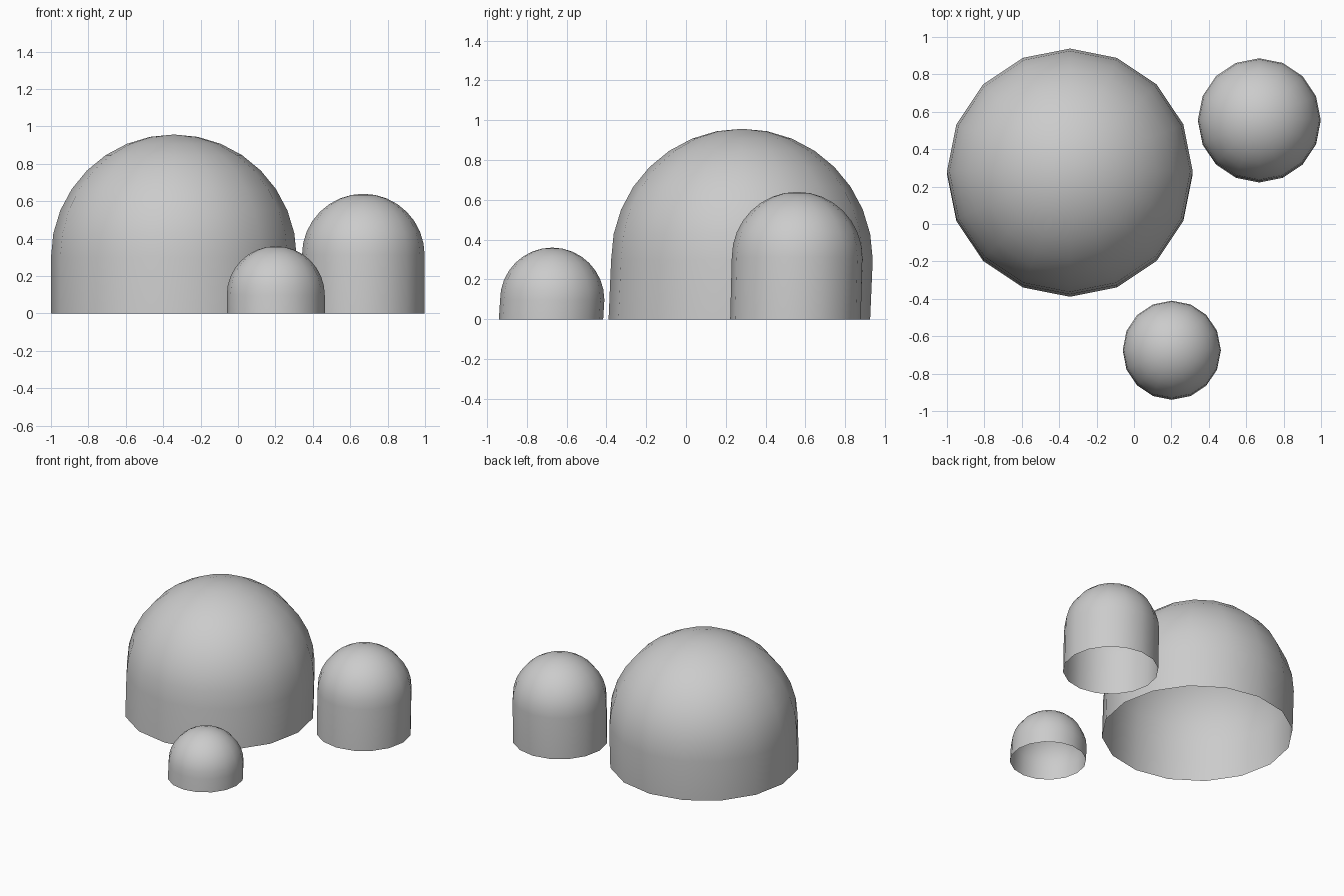
import bpy, bmesh, math

if "Cube" in bpy.data.objects:
    bpy.data.objects.remove(bpy.data.objects["Cube"])

SIDES = 16   # around each dome
RINGS = 8    # from equator to pole


def dome(name, x, y, radius, height, lean):
    """Open-bottomed straight wall with a hemispherical cap, leaning slightly back."""
    bm = bmesh.new()
    wall = height - radius

    def ring(r, z, cy):
        return [bm.verts.new((x + r * math.cos(2 * math.pi * i / SIDES),
                              cy + r * math.sin(2 * math.pi * i / SIDES), z))
                for i in range(SIDES)]

    # Wall base, then cap rings
    rings = [ring(radius, 0, y)]
    for k in range(RINGS):
        a = math.pi / 2 * k / RINGS
        rings.append(ring(radius * math.cos(a), wall + radius * math.sin(a), y + lean))
    for low, high in zip(rings, rings[1:]):
        for i in range(SIDES):
            j = (i + 1) % SIDES
            bm.faces.new((low[i], low[j], high[j], high[i]))

    # Pole
    tip = bm.verts.new((x, y + lean, height))
    for i in range(SIDES):
        bm.faces.new((rings[-1][i], rings[-1][(i + 1) % SIDES], tip))

    for f in bm.faces:
        f.smooth = True
    mesh = bpy.data.meshes.new(name)
    bm.to_mesh(mesh)
    bm.free()
    obj = bpy.data.objects.new(name, mesh)
    bpy.context.collection.objects.link(obj)


dome("large_dome", -0.343, 0.268, 0.657, 0.957, 0.013)
dome("medium_dome", 0.670, 0.550, 0.328, 0.64, 0.008)
dome("small_dome", 0.202, -0.678, 0.262, 0.36, 0.006)
